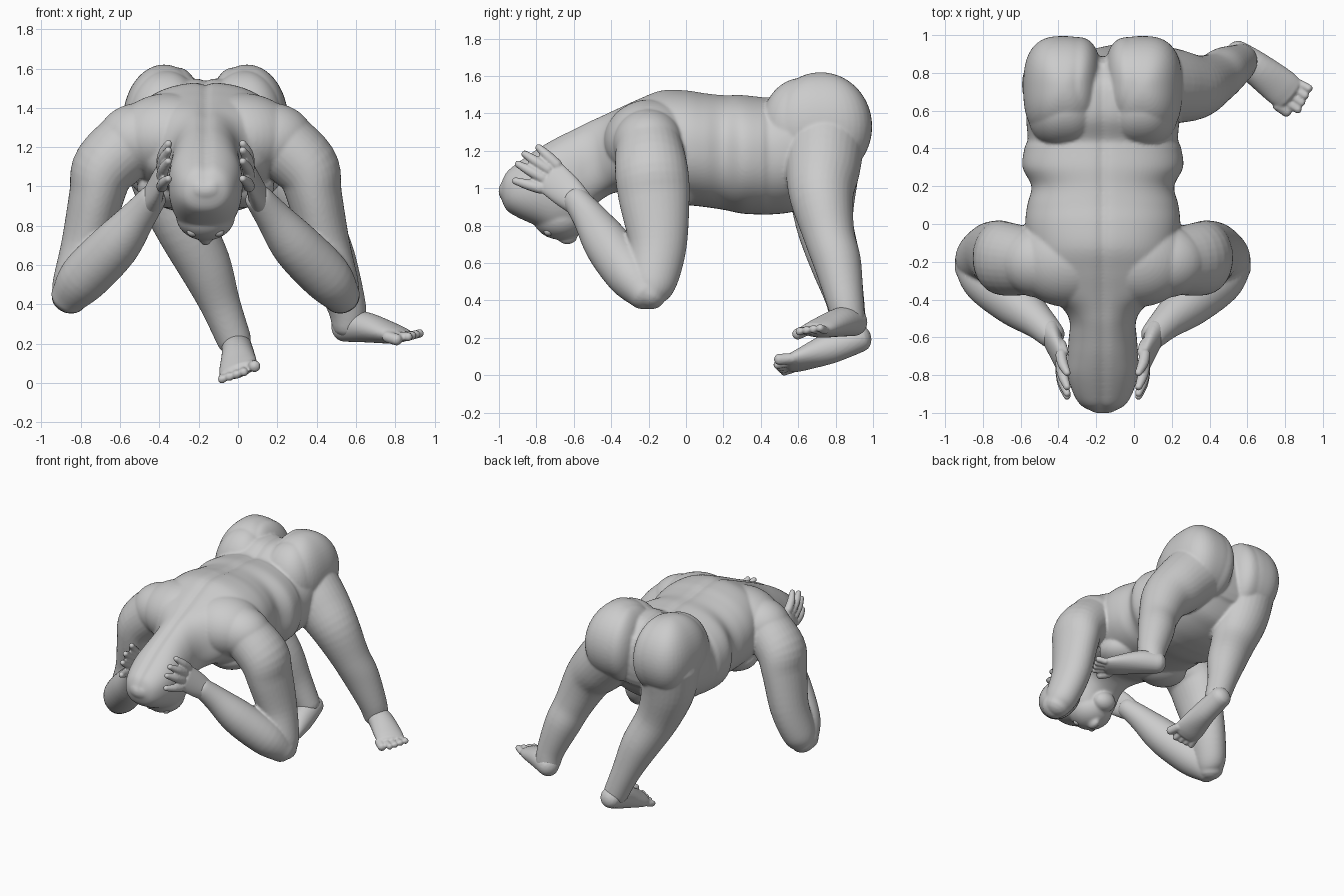
import bpy, bmesh
from math import sin, cos, pi, exp
from mathutils import Vector

if "Cube" in bpy.data.objects:
    bpy.data.objects.remove(bpy.data.objects["Cube"])

CX = -0.165  # symmetry plane of the upper body


def spline(rows, n=5):
    # smooth interpolation through rows of numbers
    rows = [Vector(r) for r in rows]
    out = []
    for i in range(len(rows) - 1):
        p0, p1, p2 = rows[max(i - 1, 0)], rows[i], rows[i + 1]
        p3 = rows[min(i + 2, len(rows) - 1)]
        for k in range(n):
            t = k / n
            out.append(0.5 * (2 * p1 + (p2 - p0) * t + (2 * p0 - 5 * p1 + 4 * p2 - p3) * t * t
                              + (3 * p1 - p0 - 3 * p2 + p3) * t ** 3))
    return out + [rows[-1]]


def tube(bm, rows, ref=(1, 0, 0), axis=None, cap=0.8, power=2.0, groove=0.0, seg=32):
    # rounded tube through rows of x, y, z, radius_u, radius_v
    pts = spline([r if len(r) == 5 else (*r, r[3]) for r in rows])
    rings = []
    for i, p in enumerate(pts):
        a, b = pts[max(i - 1, 0)], pts[min(i + 1, len(pts) - 1)]
        t = Vector(axis) if axis else (Vector(b[:3]) - Vector(a[:3])).normalized()
        u = Vector(ref)
        u = (u - t * u.dot(t)).normalized()
        v = t.cross(u)
        rings.append((Vector(p[:3]), t, u, -v if axis else v, p[3], p[4]))

    def caps(r, sign):
        c, t, u, v, ru, rv = r
        return [(c + t * sign * cap * min(ru, rv) * sin(a), t, u, v, ru * cos(a), rv * cos(a))
                for a in (0.4, 0.8, 1.15, 1.45)]
    rings = caps(rings[0], -1)[::-1] + rings + caps(rings[-1], 1)
    loops = []
    for c, t, u, v, ru, rv in rings:
        loop = []
        for k in range(seg):
            a = 2 * pi * k / seg
            ca, sa = cos(a), sin(a)
            x = ru * abs(ca) ** (2 / power) * (1 if ca > 0 else -1)
            y = rv * abs(sa) ** (2 / power) * (1 if sa > 0 else -1)
            if sa > 0:
                y -= groove * exp(-(x / 0.025) ** 2)
            loop.append(bm.verts.new(c + u * x + v * y))
        loops.append(loop)
    for l0, l1 in zip(loops, loops[1:]):
        for k in range(seg):
            j = (k + 1) % seg
            bm.faces.new((l0[k], l0[j], l1[j], l1[k]))
    bm.faces.new(loops[0][::-1])
    bm.faces.new(loops[-1])


def ball(bm, c, r, power=2.0):
    # ellipsoid, boxier in plan when power is above 2
    made = bmesh.ops.create_uvsphere(bm, u_segments=48, v_segments=28, radius=1)
    for v in made['verts']:
        h = (abs(v.co.x) ** power + abs(v.co.y) ** power) ** (1 / power)
        k = (v.co.x ** 2 + v.co.y ** 2) ** 0.5 / h if h > 1e-6 else 1
        v.co = Vector((c[0] + v.co.x * k * r[0], c[1] + v.co.y * k * r[1], c[2] + v.co.z * r[2]))


def finish(bm, name, voxel, smooth):
    # fuse the overlapping volumes into one soft skin
    bmesh.ops.recalc_face_normals(bm, faces=bm.faces)
    me = bpy.data.meshes.new(name)
    bm.to_mesh(me)
    bm.free()
    me.polygons.foreach_set("use_smooth", [True] * len(me.polygons))
    ob = bpy.data.objects.new(name, me)
    bpy.context.collection.objects.link(ob)
    if voxel:
        rm = ob.modifiers.new("fuse", 'REMESH')
        rm.mode, rm.voxel_size, rm.use_smooth_shade = 'VOXEL', voxel, True
        sm = ob.modifiers.new("soften", 'SMOOTH')
        sm.factor, sm.iterations = 0.5, smooth


# head, neck and torso profile: y, top, bottom, half width
profile = [(-.99, 1.03, .95, .06), (-.96, 1.09, .885, .115), (-.9, 1.14, .845, .155),
           (-.8, 1.21, .8, .185), (-.7, 1.27, .755, .187), (-.6, 1.32, .77, .18),
           (-.52, 1.36, .87, .175), (-.45, 1.39, .94, .21), (-.36, 1.43, .98, .32),
           (-.25, 1.48, .95, .375), (-.13, 1.525, .915, .395), (0, 1.525, .91, .41),
           (.1, 1.51, .9, .4), (.2, 1.5, .885, .378), (.3, 1.5, .865, .425),
           (.4, 1.49, .86, .415), (.45, 1.49, .86, .398), (.55, 1.54, .87, .405),
           (.65, 1.55, .9, .4), (.75, 1.53, .95, .36), (.83, 1.46, 1.06, .28)]
body = bmesh.new()
tube(body, [(CX, y, (t + b) / 2, w, (t - b) / 2) for y, t, b, w in profile],
     axis=(0, 1, 0), cap=0.3, power=2.25, groove=0.015, seg=96)
ball(body, (CX, -.67, .85), (.15, .15, .125))      # face
ball(body, (CX, -.635, .745), (.035, .055, .045))  # nose
ball(body, (CX, -.52, .86), (.085, .07, .07))      # lips and chin

for s in (-1, 1):
    X = lambda x: CX + s * x
    ball(body, (X(.211), .72, 1.33), (.21, .275, .29), 2.7)   # buttock
    ball(body, (X(.2), .62, 1.32), (.2, .22, .27), 2.4)       # hip fill
    ball(body, (X(.14), .735, 1.325), (.134, .255, .28), 2.6)  # inner buttock
    ball(body, (X(.17), -.1, 1.0), (.18, .16, .11))           # chest
    ball(body, (X(.33), -.2, 1.24), (.22, .19, .185))         # shoulder
    ball(body, (X(.18), -.19, 1.25), (.29, .25, .225))        # upper back
    # upper arm
    tube(body, [(X(.36), -.2, 1.24, .175), (X(.51), -.185, 1.1, .167, .195),
                (X(.555), -.17, .95, .14, .19), (X(.61), -.15, .7, .125, .155),
                (X(.67), -.18, .5, .11, .13), (X(.695), -.2, .43, .092)])
    # forearm
    tube(body, [(X(.695), -.22, .44, .095), (X(.615), -.3, .54, .128), (X(.46), -.42, .7, .125),
                (X(.34), -.52, .85, .09), (X(.27), -.59, .94, .072)])

# legs
tube(body, [(.06, .74, 1.25, .215), (.2, .73, 1.1, .2), (.32, .725, .96, .172),
            (.42, .765, .75, .137), (.48, .81, .6, .127), (.55, .85, .4, .1),
            (.565, .87, .3, .088)])
tube(body, [(-.38, .74, 1.25, .215), (-.36, .73, 1.05, .19), (-.28, .74, .82, .155),
            (-.17, .8, .6, .135), (-.09, .85, .4, .103), (-.02, .88, .22, .088)])
finish(body, "body", 0.01, 3)

# hands: palm, four fanned fingers and a thumb
fingers = [((-.78, 1.0), (-.915, 1.04)), ((-.765, 1.055), (-.9, 1.13)),
           ((-.735, 1.1), (-.865, 1.185)), ((-.69, 1.125), (-.79, 1.22))]
for s, side in ((-1, "left"), (1, "right")):
    X = lambda x: CX + s * x
    hand = bmesh.new()
    tube(hand, [(X(.28), -.57, .92, .06, .075), (X(.255), -.64, .985, .045, .09),
                (X(.225), -.72, 1.055, .032, .095)])
    for (y0, z0), (y1, z1) in fingers:
        ym, zm = (y0 + y1) / 2, (z0 + z1) / 2
        tube(hand, [(X(.222), y0, z0, .03), (X(.212), ym, zm, .028), (X(.188), y1, z1, .019)], seg=16)
    tube(hand, [(X(.24), -.63, 1.0, .035), (X(.22), -.64, 1.06, .028), (X(.2), -.68, 1.12, .02)], seg=16)
    finish(hand, side + "_hand", 0.008, 2)
    # eyes
    eye = bmesh.new()
    ball(eye, (X(.065), -.735, .77), (.03, .025, .025))
    finish(eye, side + "_eye", 0, 0)

# feet: sole loft plus toes (start, tip, radius)
feet = {
    "left_foot": ((1, 0, .4),
                  [(-.01, .93, .2, .075, .075), (0, .77, .145, .083, .083),
                   (0, .62, .085, .1, .055), (0, .56, .065, .095, .04)],
                  [((.07, .57, .09), (.085, .495, .085), .03)] +
                  [((.025 - .033 * i, .57, .07 - .012 * i), (.03 - .037 * i, .485 + .012 * i, .055 - .012 * i), .022)
                   for i in range(4)]),
    "right_foot": ((.63, .77, 0),
                   [(.54, .9, .285, .075, .075), (.64, .83, .285, .088, .078),
                    (.77, .73, .255, .1, .055), (.82, .69, .245, .095, .04)],
                   [((.76, .63, .235), (.81, .595, .22), .03)] +
                   [((.8 + .026 * i, .65 + .031 * i, .24), (.87 + .019 * i, .605 + .037 * i, .235 + .006 * i), .022)
                    for i in range(4)]),
}
for name, (ref, sole, toes) in feet.items():
    foot = bmesh.new()
    tube(foot, sole, ref=ref)
    for a, b, r in toes:
        m = tuple((p + q) / 2 for p, q in zip(a, b))
        tube(foot, [(*a, r), (*m, r), (*b, r)], ref=(0, 0, 1), seg=16)
    finish(foot, name, 0.008, 2)
